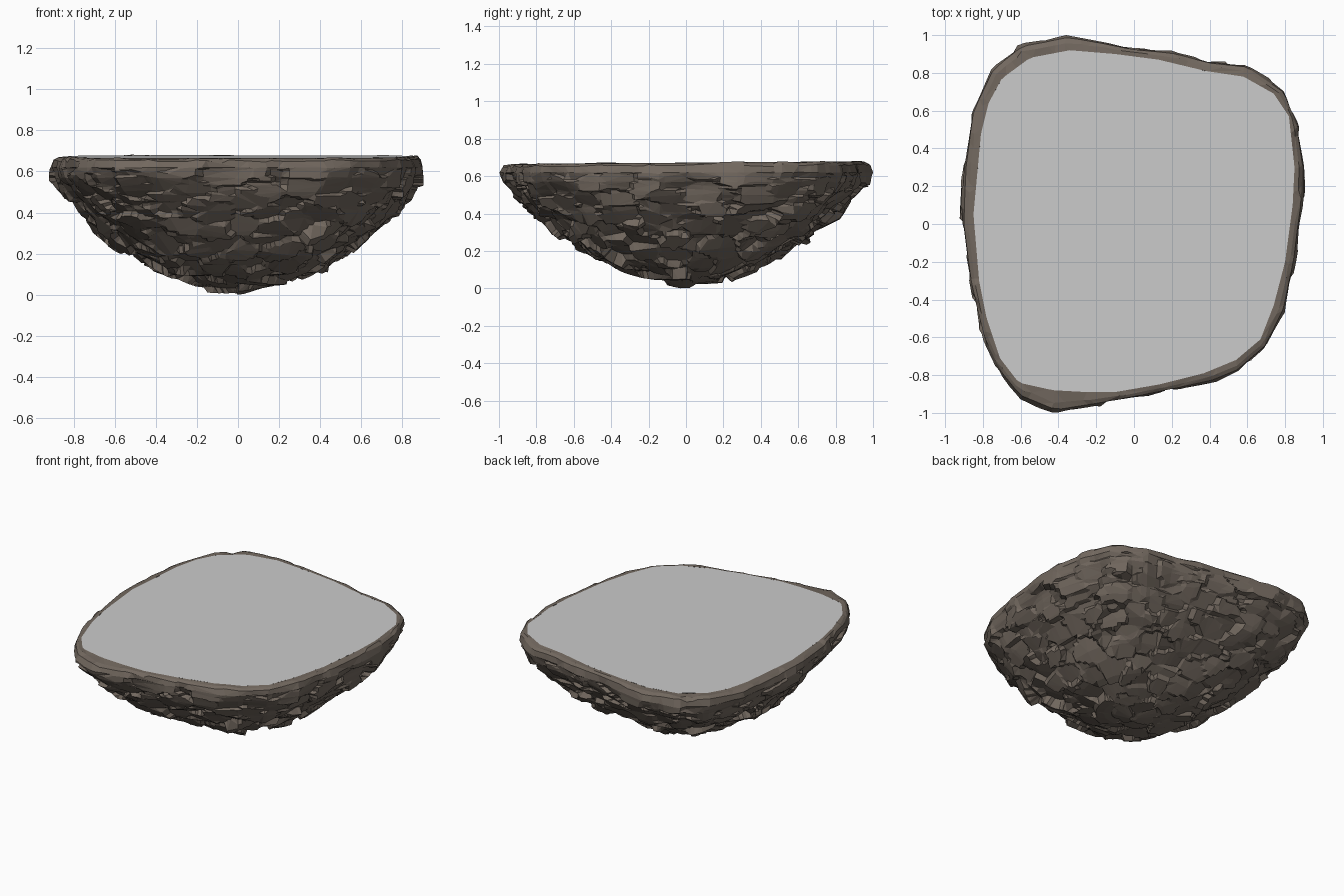
import bpy, bmesh, math
from mathutils import Vector, noise

if "Cube" in bpy.data.objects:
    bpy.data.objects.remove(bpy.data.objects["Cube"])

# Outlines seen from above: widest edge of the rock, and edge of the flat top
OUTER = [(-.35, 1), (-.2, .97), (0, .93), (.22, .91), (.4, .86), (.6, .84), (.8, .7),
         (.87, .52), (.9, .3), (.89, .1), (.85, -.2), (.8, -.45), (.7, -.65), (.55, -.78),
         (.4, -.84), (.2, -.88), (0, -.92), (-.2, -.96), (-.42, -1), (-.6, -.92), (-.7, -.8),
         (-.8, -.6), (-.87, -.3), (-.91, 0), (-.9, .3), (-.86, .6), (-.75, .83), (-.6, .95)]
INNER = [(-.34, .92), (-.1, .9), (.13, .87), (.38, .81), (.58, .78), (.74, .69), (.82, .57),
         (.85, .3), (.84, .1), (.8, -.2), (.74, -.43), (.67, -.61), (.54, -.72), (.37, -.79),
         (.13, -.85), (-.1, -.89), (-.25, -.89), (-.43, -.88), (-.61, -.84), (-.71, -.71),
         (-.78, -.5), (-.82, -.3), (-.85, .05), (-.81, .48), (-.77, .64), (-.7, .77), (-.55, .88)]
# Side profile: (fraction of outline, height), from base to widest edge
PROFILE = [(0, .0), (.2, .03), (.4, .1), (.59, .2), (.73, .3), (.85, .4), (.94, .5), (.985, .57), (1, .62)]
SEG, RINGS = 190, 62


def radius(outline, a):
    """Distance from centre to the outline polygon along angle a."""
    d = Vector((math.cos(a), math.sin(a)))
    for i, p in enumerate(outline):
        p, e = Vector(p), Vector(outline[i - 1]) - Vector(p)
        den = d.cross(e)
        if abs(den) > 1e-9:
            r, t = p.cross(e) / den, p.cross(d) / den
            if r > 0 and -1e-6 <= t <= 1 + 1e-6:
                return r
    return .9


def height(s):
    for (s0, z0), (s1, z1) in zip(PROFILE, PROFILE[1:]):
        if s <= s1:
            return z0 + (z1 - z0) * (s - s0) / (s1 - s0)
    return PROFILE[-1][1]


def top_z(y):
    return .672 + .008 * y


def chip(p):
    """Randomly tilted facets, one for each noise cell."""
    q = Vector((p.x * 6.5, p.y * 6.5, p.z * 11))
    c = noise.voronoi(q)[1][0]
    tilt = Vector((math.sin(c.x * 92.9), math.sin(c.y * 78.2), math.sin(c.z * 87.7)))
    return .032 * tilt.dot(q - c) + .012 * math.sin(c.x * 51 + c.y * 37 + c.z * 83)


def finish(bm, name, color=None):
    bmesh.ops.recalc_face_normals(bm, faces=bm.faces)
    me = bpy.data.meshes.new(name)
    bm.to_mesh(me)
    bm.free()
    ob = bpy.data.objects.new(name, me)
    bpy.context.collection.objects.link(ob)
    if color:
        mat = bpy.data.materials.new(name)
        mat.diffuse_color = color
        mat.use_nodes = True
        mat.node_tree.nodes["Principled BSDF"].inputs["Base Color"].default_value = mat.diffuse_color
        me.materials.append(mat)
    return ob


# Chipped rock bowl
bm = bmesh.new()
angles = [2 * math.pi * i / SEG for i in range(SEG)]
outer = [radius(OUTER, a) for a in angles]
inner = [radius(INNER, a) for a in angles]
base = bm.verts.new((0, 0, .0))
rings = []
for k in range(1, RINGS + 1):
    s = math.sin(math.pi / 2 * k / RINGS)
    z = height(s)
    fade = min(1, (RINGS + 4 - k) / 16)
    ring = []
    for a, r in zip(angles, outer):
        d = Vector((math.cos(a), math.sin(a), 0))
        p = d * (s * (r * s + .95 * (1 - s))) + Vector((0, 0, z))
        n = (d * (.2 + .8 * s * s) + Vector((0, 0, -1.1 * (1 - s * s)))).normalized()
        ring.append(bm.verts.new(p + n * chip(p) * fade))
    rings.append(ring)
# Rounded lip up to the flat top
for t, lift in ((.15, .7), (.5, .92), (1, 1)):
    ring = []
    for a, ro, ri in zip(angles, outer, inner):
        r = ro + (ri - ro) * t
        y = r * math.sin(a)
        z = .62 + (top_z(y) - .62) * lift
        p = Vector((r * math.cos(a), y, z))
        if t < 1:
            p.z += .25 * chip(p)
        ring.append(bm.verts.new(p))
    rings.append(ring)
for i in range(SEG):
    bm.faces.new((base, rings[0][i - 1], rings[0][i]))
    for lo, hi in zip(rings, rings[1:]):
        bm.faces.new((lo[i - 1], lo[i], hi[i], hi[i - 1]))
zmin = min(v.co.z for v in bm.verts)
for v in bm.verts:
    if v.co.z < .6:
        v.co.z = .6 - (.6 - v.co.z) * .6 / (.6 - zmin)
rock = finish(bm, "rock", (.17, .14, .115, 1))
dec = rock.modifiers.new("facets", 'DECIMATE')
dec.ratio = .3

# Flat grey top
bm = bmesh.new()
bm.faces.new([bm.verts.new((x, y, top_z(y))) for x, y in reversed(INNER)])
top = finish(bm, "flat_top")
if top.data.polygons[0].normal.z < 0:
    top.data.flip_normals()
